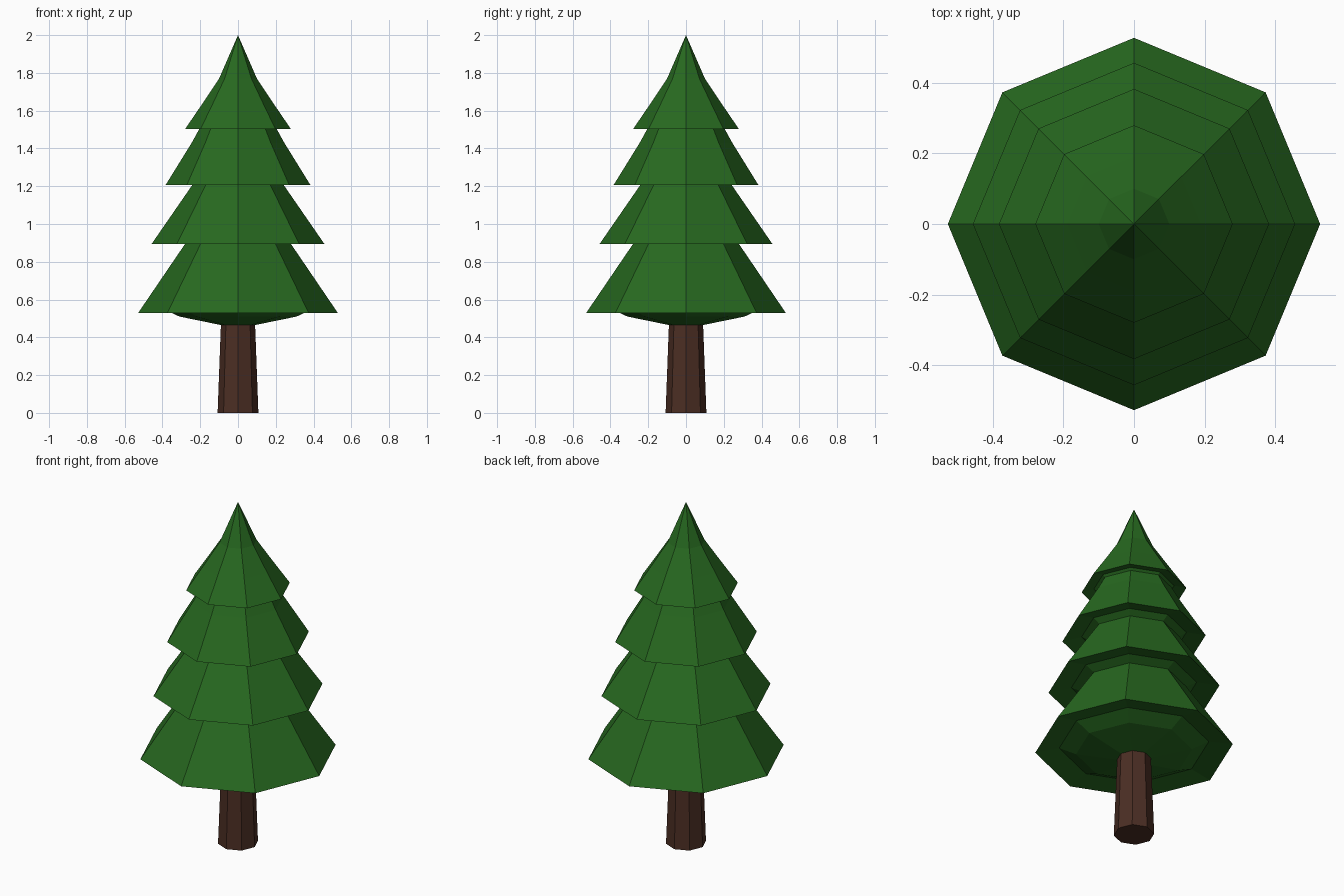
import bpy, bmesh, math

if "Cube" in bpy.data.objects:
    bpy.data.objects.remove(bpy.data.objects["Cube"])

SIDES = 8


def material(name, rgb):
    m = bpy.data.materials.new(name)
    m.diffuse_color = (*rgb, 1)
    m.use_nodes = True
    m.node_tree.nodes["Principled BSDF"].inputs["Base Color"].default_value = m.diffuse_color
    return m


def lathe(name, profile, mat):
    """Revolve (radius, z) points, bottom to top, into a flat-faced octagonal solid."""
    bm = bmesh.new()
    rings = []
    for r, z in profile:
        if r == 0:
            rings.append([bm.verts.new((0, 0, z))] * SIDES)
        else:
            rings.append([bm.verts.new((r * math.cos(2 * math.pi * i / SIDES),
                                        r * math.sin(2 * math.pi * i / SIDES), z))
                          for i in range(SIDES)])
    for a, b in zip(rings, rings[1:]):
        for i in range(SIDES):
            j = (i + 1) % SIDES
            bm.faces.new(list(dict.fromkeys((a[i], a[j], b[j], b[i]))))
    bmesh.ops.recalc_face_normals(bm, faces=bm.faces[:])
    me = bpy.data.meshes.new(name)
    bm.to_mesh(me)
    bm.free()
    me.materials.append(mat)
    ob = bpy.data.objects.new(name, me)
    bpy.context.collection.objects.link(ob)
    return ob


green = material("needles", (0.02, 0.14, 0.014))
brown = material("bark", (0.07, 0.027, 0.017))

# Trunk, slightly tapered
lathe("trunk", [(0, 0), (0.108, 0), (0.09, 0.48), (0, 0.48)], brown)

# Foliage tiers: bulged underside, recessed groove, rim, then sloping skirt
lathe("bottom_tier", [(0, 0.46), (0.09, 0.465), (0.31, 0.51), (0.40, 0.552),
                      (0.528, 0.53), (0.28, 0.895), (0.265, 0.915), (0, 0.915)], green)
lathe("lower_middle_tier", [(0, 0.895), (0.28, 0.895), (0.335, 0.92),
                            (0.457, 0.895), (0.243, 1.205), (0.23, 1.225), (0, 1.225)], green)
lathe("upper_middle_tier", [(0, 1.205), (0.24, 1.205), (0.28, 1.23),
                            (0.383, 1.207), (0.245, 1.43), (0.205, 1.503),
                            (0.195, 1.52), (0, 1.52)], green)
lathe("top_tier", [(0, 1.503), (0.195, 1.503), (0.215, 1.52), (0.28, 1.503),
                   (0.19, 1.635), (0.10, 1.77), (0, 2.0)], green)
